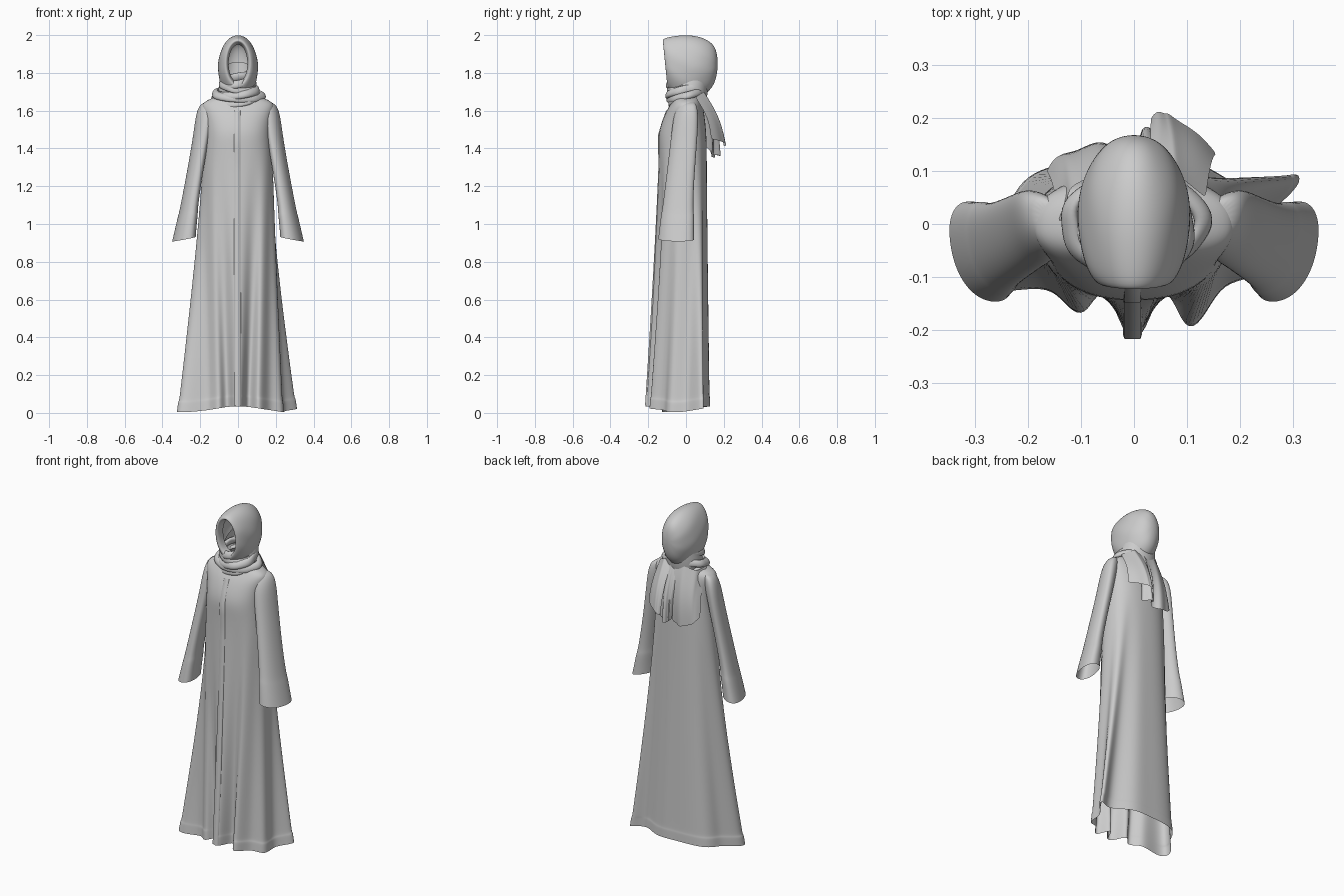
import bpy, bmesh, math
from math import sin, cos, pi
from mathutils import Vector

cube = bpy.data.objects.get("Cube")
if cube:
    bpy.data.objects.remove(cube, do_unlink=True)

cloth = bpy.data.materials.new("light grey cloth")
cloth.use_nodes = True
GREY = (0.6, 0.6, 0.6, 1)
cloth.diffuse_color = GREY
cloth.node_tree.nodes["Principled BSDF"].inputs["Base Color"].default_value = GREY


def loft(name, rows, wrap=True, loop=False, cap_start=False, cap_end=False, levels=2):
    """Skin a list of point rows; wrap closes each row, loop joins last to first."""
    bm = bmesh.new()
    grid = [[bm.verts.new(p) for p in row] for row in rows]
    n = len(grid[0])
    pairs = list(zip(grid, grid[1:])) + ([(grid[-1], grid[0])] if loop else [])
    for a, b in pairs:
        for i in range(n if wrap else n - 1):
            j = (i + 1) % n
            bm.faces.new((a[i], a[j], b[j], b[i]))
    if cap_start:
        bm.faces.new(grid[0])
    if cap_end:
        bm.faces.new(grid[-1])
    bmesh.ops.recalc_face_normals(bm, faces=bm.faces)
    mesh = bpy.data.meshes.new(name)
    bm.to_mesh(mesh)
    bm.free()
    mesh.materials.append(cloth)
    mesh.shade_smooth()
    obj = bpy.data.objects.new(name, mesh)
    bpy.context.collection.objects.link(obj)
    if levels:
        sub = obj.modifiers.new("Smooth", "SUBSURF")
        sub.levels = sub.render_levels = levels
    return obj


def ellipse(c, u, v, n=20, power=1.0):
    def p(t):
        return math.copysign(abs(t) ** power, t)
    return [Vector(c) + Vector(u) * p(cos(2 * pi * k / n)) + Vector(v) * p(sin(2 * pi * k / n))
            for k in range(n)]


# Robe: rounded chest blending down into a folded hem outline, front to back on each side
HEM_LEFT = [(0, -.215), (.022, -.2), (.045, -.125), (.07, -.13), (.095, -.2), (.125, -.185),
            (.16, -.115), (.2, -.105), (.24, -.09), (.238, -.03), (.24, .01), (.28, .045),
            (.315, .08), (.3, .104), (.235, .05), (.17, .085), (.1, .13), (0, .122)]
HEM_RIGHT = HEM_LEFT[:3] + [
    (.07, -.13), (.092, -.172), (.12, -.16), (.15, -.12), (.2, -.12), (.27, -.13),
    (.318, -.118), (.322, -.07), (.28, -.025), (.24, .01), (.228, .05), (.2, .09),
    (.15, .11), (.08, .12)] + HEM_LEFT[-1:]
LAST = len(HEM_LEFT) - 1


def robe_point(i, side, z, hw=.183, front=-.141, back=.11, grow=0):
    angle = pi * i / LAST
    c, s = cos(angle), sin(angle)
    w = max(0, (1.4 - z) / 1.4) ** 1.2
    x = hw * s ** .85
    y = abs(c) ** .85 * (front if c > 0 else back)
    hx, hy = (HEM_LEFT if side > 0 else HEM_RIGHT)[i]
    k = 1 + grow
    return Vector((side * (x + (hx - x) * w) * k, (y + (hy - y) * w) * k,
                   z + .035 * abs(c) * w))


def robe_ring(z, *shape, grow=0):
    right = [robe_point(i, 1, z, *shape, grow=grow) for i in range(LAST + 1)]
    left = [robe_point(i, -1, z, *shape, grow=grow) for i in range(LAST - 1, 0, -1)]
    return right + left


rings = [robe_ring(0, grow=.015), robe_ring(.03, grow=.015), robe_ring(.055, grow=.015),
         robe_ring(.06)]
rings += [robe_ring(.1 + .13 * k) for k in range(10)]
for row in [(1.4, .178, -.143, .11), (1.48, .172, -.147, .108), (1.56, .178, -.122, .1),
            (1.61, .192, -.098, .092), (1.64, .19, -.078, .085), (1.662, .15, -.068, .078),
            (1.68, .1, -.06, .07), (1.72, .06, -.05, .055)]:
    rings.append(robe_ring(*row))
loft("robe", rings)

# Front placket: thin raised strip down the centre
strip = []
for k in range(25):
    p = robe_point(0, 1, .005 + k * .0665)
    y = p.y - .002 if p.z < 1.4 else max(-.149, -.149 + (p.z - 1.48) * .36)
    strip.append([(x, y + lift, p.z)
                  for x, lift in ((-.021, .008), (-.018, 0), (.012, 0), (.015, .008))])
loft("placket", strip, wrap=False, levels=0)

# Sleeves: flared tubes with a stitched cuff band
SLEEVE = [(1.648, .155, .01, .02, .025), (1.638, .165, .01, .04, .045),
          (1.58, .178, 0, .046, .066), (1.45, .197, -.01, .042, .07),
          (1.2, .241, -.035, .043, .075), (1.065, .263, -.044, .048, .083),
          (1.055, .264, -.044, .051, .087), (.98, .277, -.049, .056, .091),
          (.92, .286, -.052, .061, .095)]
for side, label in ((1, "left"), (-1, "right")):
    rows = [ellipse((side * x, y, z), (side * rx, rx * .2, -rx * .2), (side * ry * .15, ry, 0),
                    power=.9)
            for z, x, y, rx, ry in SLEEVE]
    loft(label + "_sleeve", rows, cap_start=True)

# Hood: rings run from the rolled face opening to the back of the head
HOOD = [(-.07, 1.85, .05, .1), (-.095, 1.852, .053, .107), (-.113, 1.852, .06, .115),
        (-.11, 1.85, .074, .13), (-.08, 1.838, .094, .153), (-.02, 1.826, .107, .176),
        (.04, 1.826, .107, .173), (.09, 1.832, .095, .155), (.135, 1.838, .071, .124),
        (.16, 1.845, .042, .08), (.168, 1.85, .012, .02)]
rows = []
for k, (y, z, rx, rz) in enumerate(HOOD):
    ring = ellipse((0, y, z), (rx, 0, 0), (0, 0, rz), n=28)
    for p in ring:
        lean = (p.z - z) / rz
        p.y -= .012 * lean if k < 5 else 0
        p.x *= 1 + .025 * sin(9 * lean + 30 * y) * (k > 3)
    rows.append(ring)
loft("hood", rows, cap_end=True)

# Scarf base around the neck, rising up behind the head
NECK = [(1.79, .09, .11, .07), (1.75, .098, .108, .05), (1.7, .108, .1, .02),
        (1.65, .105, .09, 0), (1.62, .08, .07, 0)]
loft("neck_wrap", [ellipse((0, .02, z), (rx, 0, 0), (0, ry, rise)) for z, rx, ry, rise in NECK])


# Draped scarf folds: tilted, uneven rolls
def scarf_fold(name, z, rx, ry, dip, roll, thick, height, phase):
    rows = []
    for k in range(32):
        a = 2 * pi * k / 32
        wave = 1 + .035 * sin(3 * a + phase) + .02 * sin(7 * a + phase)
        centre = Vector((rx * wave * cos(a), ry * wave * sin(a),
                         z + dip * sin(a) + roll * cos(a)))
        out = Vector((cos(a), sin(a), 0)) * thick * (1 + .3 * sin(2 * a + phase))
        rows.append(ellipse(centre, out, (-.4 * out.x, -.4 * out.y, height), n=8))
    loft(name, rows, loop=True, levels=1)


scarf_fold("upper_fold", 1.76, .084, .09, .02, .015, .013, .024, 0)
scarf_fold("second_fold", 1.73, .09, .093, .02, -.018, .013, .024, 2)
scarf_fold("middle_fold", 1.7, .106, .095, .018, .014, .014, .024, 4)
scarf_fold("wide_fold", 1.685, .126, .09, .022, -.006, .014, .022, 1)
scarf_fold("lower_fold", 1.662, .1, .085, .026, .014, .013, .02, 3)


# Scarf tails hanging behind the shoulders
def tail(name, top, bottom, folds, depth):
    rows = []
    for r in range(9):
        t = r / 8
        row = []
        for c in range(17):
            s = c / 16
            seg = min(int(s * (len(top) - 1)), len(top) - 2)
            f = s * (len(top) - 1) - seg
            a = Vector(top[seg]).lerp(Vector(top[seg + 1]), f)
            b = Vector(bottom[seg]).lerp(Vector(bottom[seg + 1]), f)
            p = a.lerp(b, t)
            p.y += depth * t * sin(2 * pi * folds * s) + .02 * sin(pi * t)
            row.append(p)
        rows.append(row)
    loft(name, rows, wrap=False, levels=1)


tail("left_tail", [(.03, .09, 1.7), (.08, .095, 1.7), (.135, .05, 1.67)],
     [(.032, .2, 1.41), (.065, .215, 1.43), (.155, .133, 1.45)], 1.5, .006)
tail("middle_tail", [(-.02, .09, 1.69), (.02, .1, 1.7), (.07, .09, 1.69)],
     [(-.01, .145, 1.38), (.015, .18, 1.36), (.07, .145, 1.37)], 2, .012)
tail("right_tail", [(-.14, 0, 1.68), (-.12, .07, 1.67), (-.06, .1, 1.69), (0, .1, 1.7)],
     [(-.165, .1, 1.41), (-.13, .14, 1.37), (-.06, .15, 1.35), (-.005, .135, 1.36)], 2, .006)
